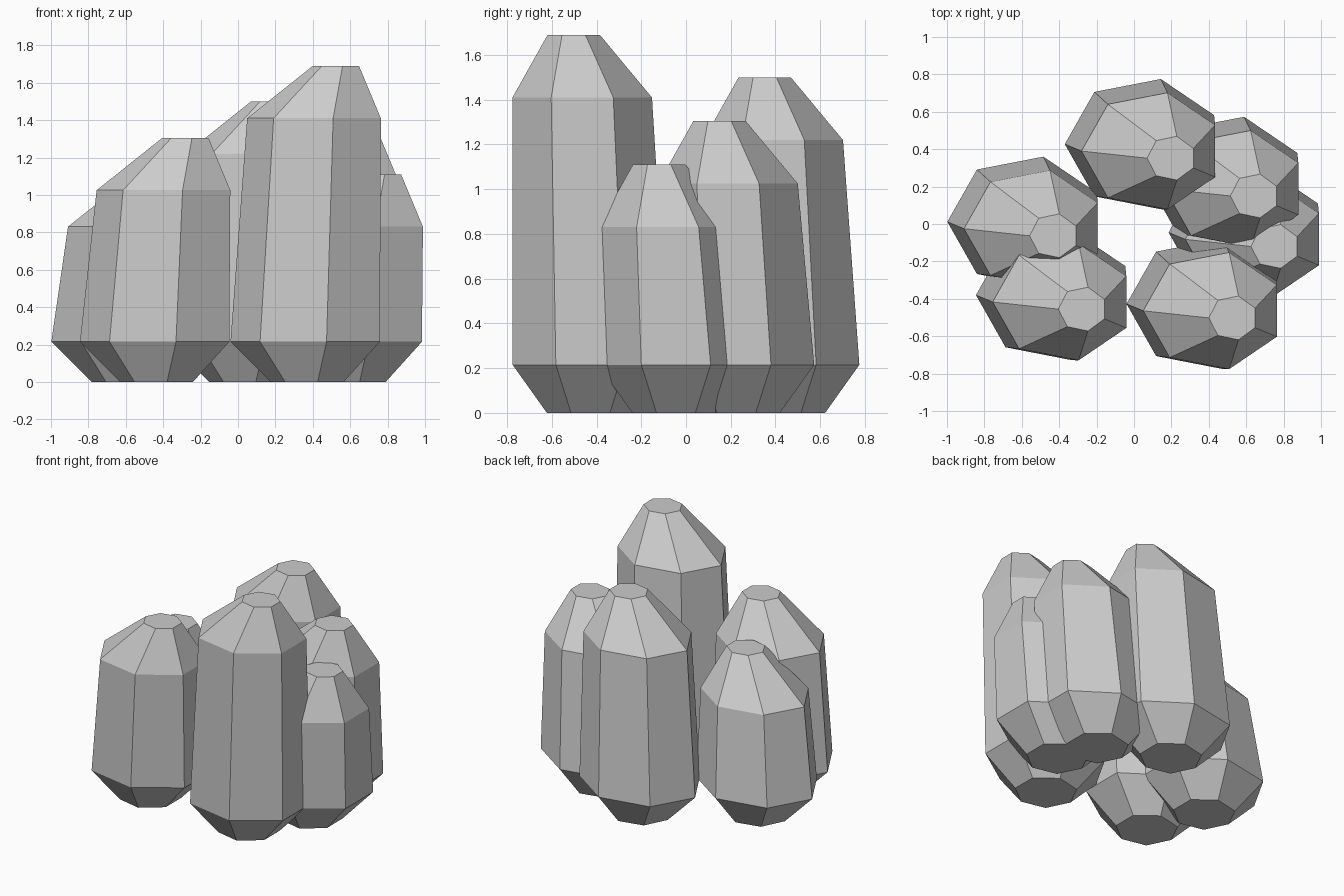
import bpy, bmesh, math

cube = bpy.data.objects.get("Cube")
if cube:
    bpy.data.objects.remove(cube, do_unlink=True)

# Single stone colour
stone = bpy.data.materials.new("grey_stone")
stone.use_nodes = True
colour = (0.6, 0.6, 0.6, 1)
stone.diffuse_color = colour
stone.node_tree.nodes["Principled BSDF"].inputs["Base Color"].default_value = colour

SIDES = 7
CAP = 0.28       # height of the tapered tip
SHOULDER = 0.215  # height of the widest ring


def ring(bm, cx, cy, z, rx, ry):
    """One seven-sided ring with a corner pointing to -x."""
    angles = [math.pi + i * math.tau / SIDES for i in range(SIDES)]
    return [bm.verts.new((cx + rx * math.cos(a), cy + ry * math.sin(a), z)) for a in angles]


def crystal(name, x, y, height):
    """Leaning faceted column: foot, belly, upper shoulder, blunt tip."""
    bm = bmesh.new()
    rings = [
        ring(bm, x, y, 0, 0.205, 0.2),
        ring(bm, x, y, SHOULDER, 0.42, 0.357),
        ring(bm, x + 0.045, y - 0.037, height - CAP, 0.376, 0.32),
        ring(bm, x + 0.15, y - 0.075, height, 0.13, 0.12),
    ]
    for low, high in zip(rings, rings[1:]):
        for i in range(SIDES):
            j = (i + 1) % SIDES
            bm.faces.new((low[i], low[j], high[j], high[i]))
    bm.faces.new(rings[0][::-1])
    bm.faces.new(rings[-1])
    bmesh.ops.recalc_face_normals(bm, faces=bm.faces)
    mesh = bpy.data.meshes.new(name)
    bm.to_mesh(mesh)
    bm.free()
    mesh.materials.append(stone)
    bpy.context.collection.objects.link(bpy.data.objects.new(name, mesh))


# Cluster of six columns
crystal("front_tall_column", 0.38, -0.427, 1.69)
crystal("front_low_column", -0.425, -0.38, 1.305)
crystal("side_column", -0.578, 0.012, 1.11)
crystal("back_column", 0.05, 0.427, 1.5)
crystal("rear_side_column", 0.495, 0.225, 1.305)
crystal("small_column", 0.605, -0.045, 1.11)
